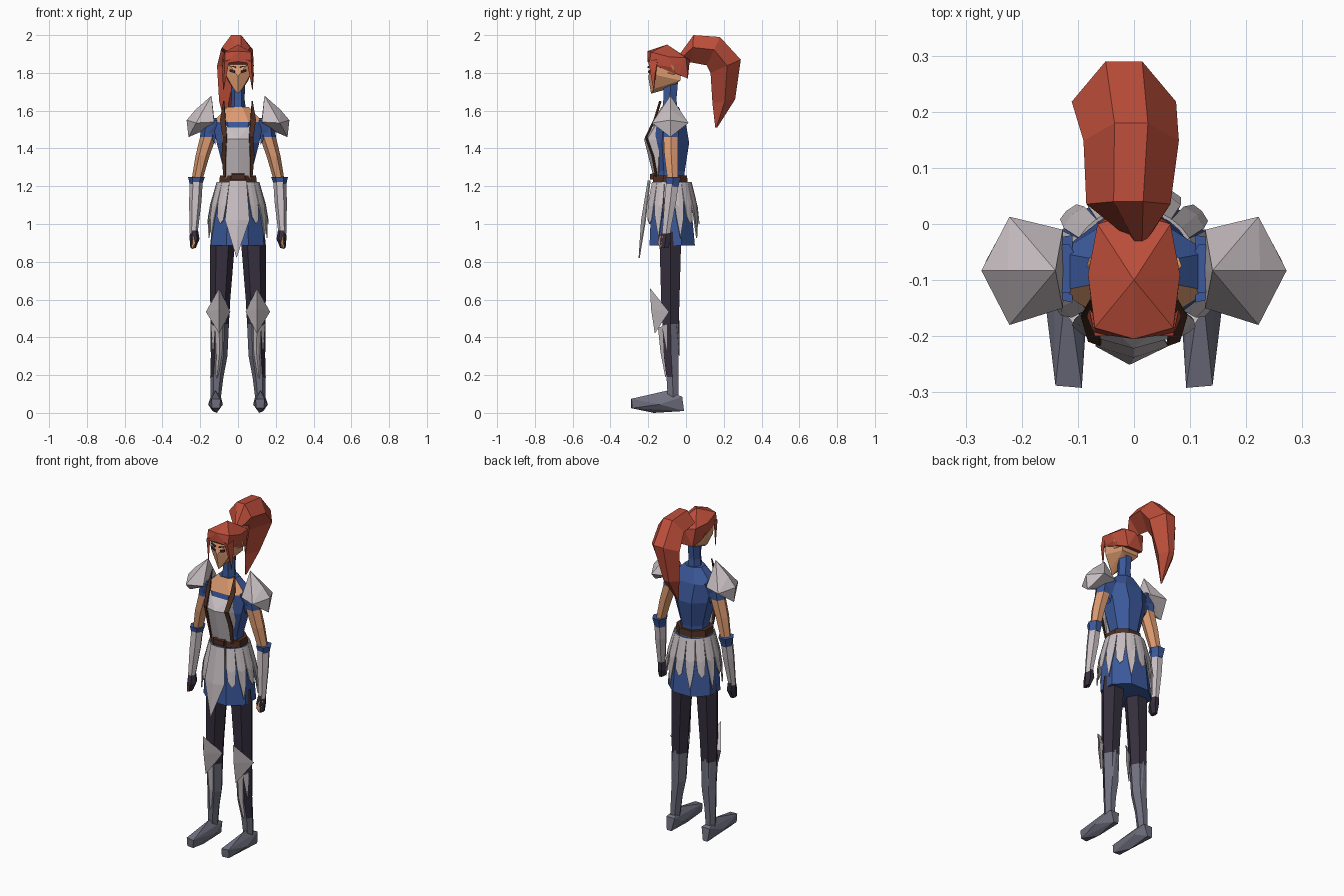
import bpy, bmesh, math
from mathutils import Vector


def material(name, rgb):
    m = bpy.data.materials.new(name)
    m.diffuse_color = (*rgb, 1)
    return m


RED = material("red_hair", (0.50, 0.075, 0.042))
SKIN = material("skin", (0.73, 0.33, 0.165))
STEEL = material("light_steel", (0.58, 0.52, 0.54))
BLUE = material("blue_cloth", (0.045, 0.10, 0.33))
DARK = material("dark_leggings", (0.036, 0.028, 0.048))
SLATE = material("slate_boot", (0.16, 0.16, 0.215))
BROWN = material("brown_leather", (0.075, 0.028, 0.016))


def finish(bm, name, mats, rule=None):
    bmesh.ops.recalc_face_normals(bm, faces=bm.faces)
    bm.normal_update()
    if rule:
        for f in bm.faces:
            f.material_index = rule(f.calc_center_median(), f.normal)
    me = bpy.data.meshes.new(name)
    bm.to_mesh(me)
    bm.free()
    for m in mats:
        me.materials.append(m)
    ob = bpy.data.objects.new(name, me)
    bpy.context.collection.objects.link(ob)
    return ob


def skin_rings(name, rings, mats, rule=None, cap=True):
    """Bridge equal-length point rings into a tube."""
    bm = bmesh.new()
    vs = [[bm.verts.new(p) for p in r] for r in rings]
    n = len(vs[0])
    for a, b in zip(vs, vs[1:]):
        for i in range(n):
            j = (i + 1) % n
            bm.faces.new((a[i], a[j], b[j], b[i]))
    if cap:
        bm.faces.new(vs[0])
        bm.faces.new(vs[-1])
    return finish(bm, name, mats, rule)


def loft(name, sections, mats, n=6, phase=0.0, rule=None, cap=True):
    """Sections are (z, cx, cy, rx, ry)."""
    rings = [[(cx + rx * math.cos(phase + i * math.tau / n),
               cy + ry * math.sin(phase + i * math.tau / n), z) for i in range(n)]
             for z, cx, cy, rx, ry in sections]
    return skin_rings(name, rings, mats, rule, cap)


def hull(name, pts, mat):
    bm = bmesh.new()
    for p in pts:
        bm.verts.new(p)
    res = bmesh.ops.convex_hull(bm, input=bm.verts)
    junk = [v for v in res["geom_interior"] if isinstance(v, bmesh.types.BMVert)]
    bmesh.ops.delete(bm, geom=junk, context='VERTS')
    return finish(bm, name, [mat])


def both(pts):
    """Points plus their mirror images in x."""
    return [(s * x, y, z) for x, y, z in pts for s in ((1, -1) if x else (1,))]


def plate(name, polys, mat, thick=0.006):
    bm = bmesh.new()
    for poly in polys:
        bm.faces.new([bm.verts.new(p) for p in poly])
    bmesh.ops.remove_doubles(bm, verts=bm.verts, dist=1e-4)
    ob = finish(bm, name, [mat])
    mod = ob.modifiers.new("thickness", 'SOLIDIFY')
    mod.thickness = thick
    mod.offset = 0
    return ob


# Head: face, cap of hair
hull("face", both([(0, -.185, 1.69), (.025, -.17, 1.715), (0, -.2, 1.78), (.065, -.165, 1.79),
                   (.065, -.175, 1.87), (.055, -.03, 1.76), (.055, -.03, 1.86), (0, -.08, 1.72)]), SKIN)
hull("hair_cap", both([(0, -.1, 1.95), (0, -.205, 1.915), (.07, -.185, 1.91), (.07, -.195, 1.85),
                       (0, -.205, 1.86), (.082, -.09, 1.885), (.08, -.08, 1.83), (.065, 0, 1.88),
                       (.05, .01, 1.77), (.068, -.04, 1.79), (0, .02, 1.87)]), RED)

# Ponytail sections: outer (y, z), inner (y, z), half width, centre x
tail = [(-.04, 1.89, -.02, 1.85, .012, .01), (.04, 2.0, .03, 1.855, .075, -.01),
        (.18, 1.99, .11, 1.84, .085, -.005), (.29, 1.87, .13, 1.80, .093, -.018),
        (.26, 1.66, .14, 1.64, .05, -.05), (.165, 1.51, .155, 1.51, .004, -.06)]
rings = []
for oy, oz, iy, iz, w, cx in tail:
    my, mz = oy * .55 + iy * .45, oz * .55 + iz * .45
    rings.append([(cx - .35 * w, oy, oz), (cx + .35 * w, oy, oz), (cx + w, my, mz),
                  (cx, iy, iz), (cx - w, my, mz)])
skin_rings("ponytail", rings, [RED])

# Neck and torso
loft("neck", [(1.58, 0, -.085, .045, .05), (1.66, 0, -.085, .035, .04), (1.77, 0, -.08, .038, .045)],
     [BLUE], 6)
loft("torso", [(1.2, 0, -.085, .085, .08), (1.28, 0, -.085, .08, .085), (1.43, 0, -.085, .122, .11),
               (1.54, 0, -.085, .145, .09), (1.62, 0, -.085, .06, .05)],
     [BLUE, SKIN], 8, math.pi / 8, lambda c, n: int(c.z > 1.5 and n.y < -.2))
hull("breastplate", both([(.08, -.15, 1.54), (0, -.17, 1.515), (.06, -.205, 1.45), (0, -.222, 1.45),
                          (.09, -.14, 1.44), (.07, -.17, 1.37), (0, -.19, 1.37), (.065, -.15, 1.24),
                          (0, -.17, 1.24), (0, -.12, 1.4)]), STEEL)

# Belt with buckle
loft("belt", [(1.222, 0, -.083, .108, .1), (1.258, 0, -.083, .103, .095)], [BROWN], 8, math.pi / 8)
hull("buckle", both([(.035, -.19, 1.235), (.035, -.19, 1.265), (.03, -.15, 1.235), (.03, -.15, 1.27)]), BROWN)

# Skirt
TOP, BOTTOM = (1.225, .1, .096, -.08), (.885, .152, .13, -.073)
loft("skirt", [(z, -.003, cy, rx, ry) for z, rx, ry, cy in
               (TOP, (1.08, .14, .116, -.078), BOTTOM)], [BLUE], 8, math.pi / 8)


def on_skirt(deg, t):
    """Point just outside the skirt at an angle and a fraction of its drop."""
    z, rx, ry, cy = [a + (b - a) * t for a, b in zip(TOP, BOTTOM)]
    bulge = .010 + .018 * math.sin(math.pi * t)
    a = math.radians(deg)
    return ((rx + bulge) * math.cos(a), cy + (ry + bulge) * math.sin(a), z)


# Jagged tassets around the skirt
for k, deg in enumerate(range(-54, 235, 24)):
    d = .88 if k % 2 else .66
    a, m, b = deg - 12, deg, deg + 12
    plate("tasset", [[on_skirt(a, .01), on_skirt(m, .01), on_skirt(m, .4), on_skirt(a + 1, .34)],
                     [on_skirt(m, .01), on_skirt(b, .01), on_skirt(b - 1, .34), on_skirt(m, .4)],
                     [on_skirt(a + 1, .34), on_skirt(m, .4), on_skirt(m, d), on_skirt(a + 4, .55)],
                     [on_skirt(m, .4), on_skirt(b - 1, .34), on_skirt(b - 5, .6), on_skirt(m, d)]], STEEL)
front = [(-.045, -.19, 1.23), (0, -.2, 1.23), (.045, -.19, 1.23)]
mid = [(-.068, -.215, 1.02), (0, -.235, 1.02), (.06, -.215, 1.02)]
tip = (-.008, -.248, .82)
plate("front_tasset", [[front[0], front[1], mid[1], mid[0]], [front[1], front[2], mid[2], mid[1]],
                       [mid[0], mid[1], tip], [mid[1], mid[2], tip]], STEEL)

# Paired parts
for s in (-1, 1):
    side = "right" if s < 0 else "left"

    def P(pts):
        return [(s * x, y, z) for x, y, z in pts]

    def S(secs):
        return [(z, s * cx, cy, rx, ry) for z, cx, cy, rx, ry in secs]

    # Face details
    plate(side + "_eye", [P([(.016, -.196, 1.8), (.042, -.186, 1.806), (.044, -.186, 1.818),
                             (.018, -.197, 1.811)])], DARK, .008)
    plate(side + "_brow", [P([(.012, -.2, 1.827), (.046, -.188, 1.838), (.012, -.2, 1.834)])], BROWN, .008)
    hull(side + "_ear", P([(.06, -.1, 1.8), (.085, -.075, 1.845), (.08, -.06, 1.82), (.06, -.06, 1.79)]), SKIN)
    hull(side + "_lock", P([(.045, -.2, 1.87), (.08, -.15, 1.87), (.07, -.2, 1.86), (.084, -.165, 1.79),
                            (.068, -.185, 1.79), (.077, -.17, 1.7)]), RED)

    # Leather chest straps
    line = [(.075, -.14, 1.65), (.08, -.17, 1.55), (.07, -.215, 1.46), (.075, -.18, 1.36), (.07, -.16, 1.25)]
    widths = [.002, .014, .011, .011, .006]
    plate(side + "_strap", [P([(p[0] - w, p[1], p[2]), (p[0] + w, p[1] + .008, p[2]),
                               (q[0] + v, q[1] + .008, q[2]), (q[0] - v, q[1], q[2])])
                            for p, q, w, v in zip(line, line[1:], widths, widths[1:])], BROWN)

    # Shoulder guard
    hull(side + "_pauldron", P([(.14, -.083, 1.68), (.127, -.01, 1.54), (.127, -.15, 1.54),
                                (.122, -.083, 1.52), (.222, .013, 1.535), (.222, -.18, 1.535),
                                (.225, -.083, 1.605), (.272, -.083, 1.55), (.262, -.083, 1.46)]), STEEL)

    # Arm with short sleeve, cuff, bracer and hand
    loft(side + "_arm", S([(1.56, .14, -.08, .05, .05), (1.46, .158, -.08, .043, .045),
                           (1.36, .188, -.078, .037, .042), (1.22, .22, -.07, .028, .03)]),
         [SKIN, BLUE], 6, rule=lambda c, n: int(c.z > 1.47))
    hull(side + "_sleeve", P([(.11, -.14, 1.55), (.19, -.12, 1.55), (.11, -.02, 1.55), (.18, -.03, 1.55),
                              (.12, -.1, 1.42), (.12, -.06, 1.42), (.155, -.12, 1.48)]), BLUE)
    loft(side + "_cuff", S([(1.195, .222, -.072, .032, .036), (1.22, .222, -.07, .036, .04),
                            (1.25, .22, -.068, .045, .048)]), [BLUE], 6)
    loft(side + "_bracer", S([(1.225, .221, -.072, .034, .038), (1.12, .226, -.083, .033, .036),
                              (.95, .235, -.105, .021, .024)]), [STEEL], 6)
    loft(side + "_hand", S([(.965, .233, -.103, .022, .026), (.92, .23, -.108, .026, .034),
                            (.872, .238, -.115, .014, .024)]), [DARK], 6)
    hull(side + "_fingers", P([(.236, -.14, .94), (.25, -.12, .94), (.225, -.15, .9),
                               (.245, -.135, .868), (.23, -.13, .87)]), SKIN)

    # Leg: dark legging, slate boot below the knee on the back and inside
    def leg_rule(c, n):
        return int(c.z < .15 or (c.z < .48 and (n.y > .3 or n.x * s < .3)))

    loft(side + "_leg", S([(.96, .08, -.083, .06, .065), (.88, .083, -.083, .065, .065),
                           (.6, .094, -.083, .053, .056), (.47, .097, -.082, .049, .05),
                           (.3, .1, -.078, .044, .045), (.19, .112, -.072, .035, .036),
                           (.08, .118, -.068, .027, .033)]),
         [DARK, SLATE], 6, rule=leg_rule)
    hull(side + "_boot_top", P([(.06, -.06, .47), (.1, -.035, .49), (.13, -.05, .47),
                                (.085, -.035, .3), (.12, -.035, .3), (.1, -.06, .35)]), SLATE)

    # Knee and shin guards
    hull(side + "_knee_guard", P([(.1, -.19, .66), (.1, -.165, .42), (.04, -.09, .535),
                                  (.17, -.09, .535), (.1, -.185, .55)]), STEEL)
    hull(side + "_shin_guard", P([(.06, -.1, .47), (.145, -.1, .47), (.1, -.148, .45), (.07, -.1, .3),
                                  (.13, -.1, .3), (.098, -.135, .32), (.112, -.108, .18)]), STEEL)

    # Foot
    hull(side + "_foot", P([(.093, -.292, .072), (.14, -.288, .075), (.096, -.29, .025), (.138, -.285, .025),
                            (.12, -.1, .118), (.08, -.09, .045), (.158, -.14, .045), (.09, -.02, .085),
                            (.145, -.02, .085), (.105, -.01, .01), (.135, -.01, .01), (.112, -.17, 0)]), SLATE)
